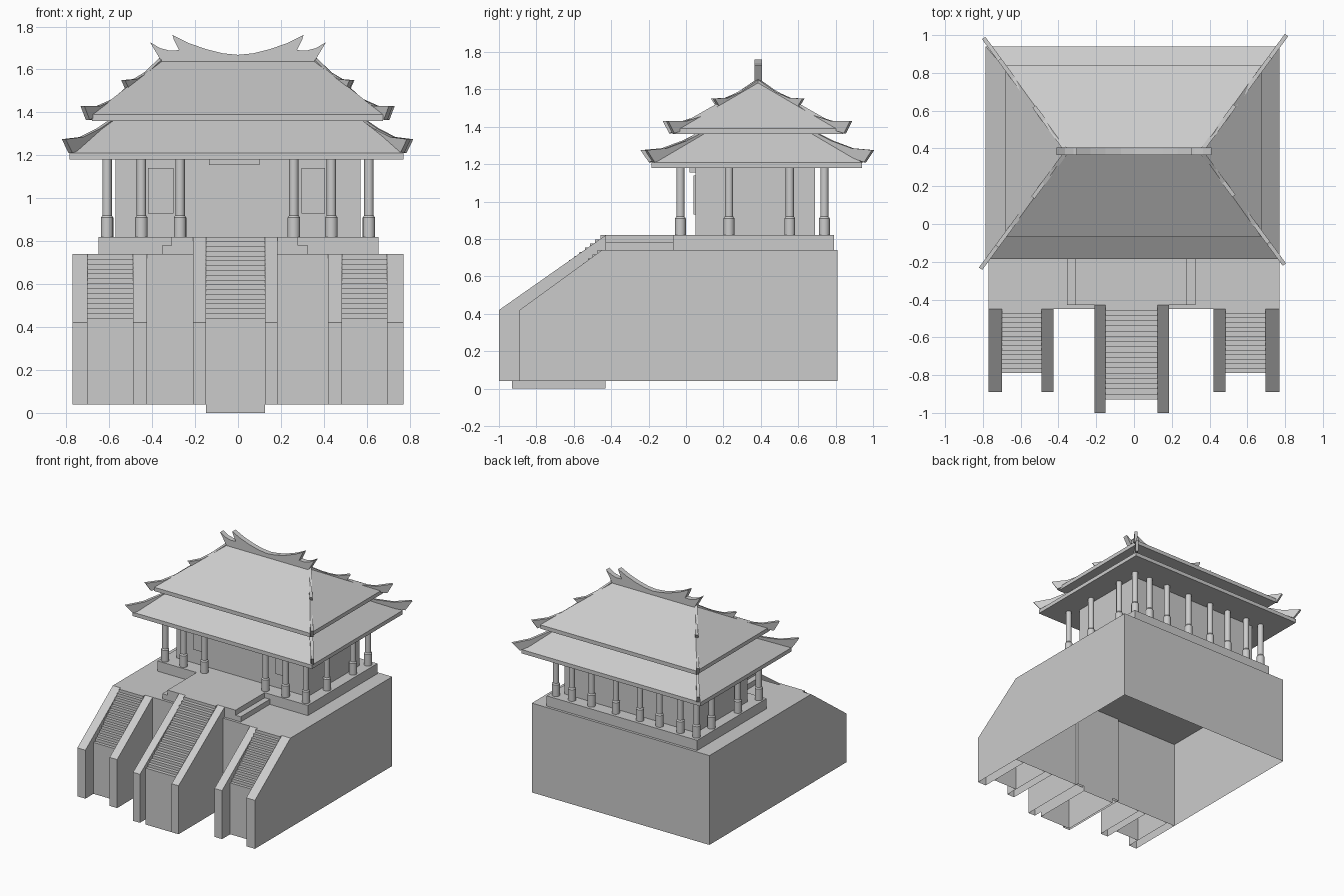
import bpy, bmesh, math

if "Cube" in bpy.data.objects:
    bpy.data.objects.remove(bpy.data.objects["Cube"])


def make_object(name, bm):
    bmesh.ops.recalc_face_normals(bm, faces=bm.faces)
    mesh = bpy.data.meshes.new(name)
    bm.to_mesh(mesh)
    bm.free()
    obj = bpy.data.objects.new(name, mesh)
    bpy.context.collection.objects.link(obj)
    return obj


def frustum(name, low, high, z0, z1, open_bottom=False):
    # low / high are rectangles (x0, x1, y0, y1)
    bm = bmesh.new()
    rings = []
    for (x0, x1, y0, y1), z in ((low, z0), (high, z1)):
        rings.append([bm.verts.new((x, y, z)) for x, y in
                      ((x0, y0), (x1, y0), (x1, y1), (x0, y1))])
    a, b = rings
    for i in range(4):
        j = (i + 1) % 4
        bm.faces.new((a[i], a[j], b[j], b[i]))
    bm.faces.new(b)
    bm.faces.new(a)
    bmesh.ops.recalc_face_normals(bm, faces=bm.faces)
    if open_bottom:
        bm.faces.ensure_lookup_table()
        bmesh.ops.delete(bm, geom=[bm.faces[5]], context='FACES_ONLY')
    return make_object(name, bm)


def box(name, x0, x1, y0, y1, z0, z1, open_bottom=False):
    r = (x0, x1, y0, y1)
    return frustum(name, r, r, z0, z1, open_bottom)


def extrude(name, points, offset, open_edge=False):
    # Sweep a flat 3D outline along an offset vector; optionally leave the last edge open
    bm = bmesh.new()
    a = [bm.verts.new(p) for p in points]
    b = [bm.verts.new([p[k] + offset[k] for k in range(3)]) for p in points]
    bm.faces.new(a)
    bm.faces.new(b)
    n = len(a)
    sides = [bm.faces.new((a[i], a[(i + 1) % n], b[(i + 1) % n], b[i])) for i in range(n)]
    bmesh.ops.recalc_face_normals(bm, faces=bm.faces)
    if open_edge:
        bmesh.ops.delete(bm, geom=[sides[-1]], context='FACES_ONLY')
    return make_object(name, bm)


# Hollow podium, plinth and forecourt landing with side steps
box("podium", -0.77, 0.77, -0.45, 0.81, 0.04, 0.74, True)
box("plinth", -0.65, 0.655, -0.07, 0.79, 0.74, 0.82)
box("landing", -0.31, 0.28, -0.43, -0.07, 0.74, 0.82)
box("landing_step_left", -0.355, -0.31, -0.43, -0.07, 0.74, 0.78)
box("landing_step_right", 0.28, 0.325, -0.43, -0.07, 0.74, 0.78)


# Staircases with sloping balustrades
def staircase(name, walls, y_wall, y_step, y_top, z_base, z_top, steps):
    for i, (x0, x1) in enumerate(walls):
        pts = [(x0, y_wall, 0.04), (x0, y_wall, 0.42), (x0, y_top, z_top), (x0, y_top, 0.04)]
        extrude(f"{name}_balustrade_{i}", pts, (x1 - x0, 0, 0), True)
    x0, x1 = walls[0][1], walls[1][0]
    pts = [(x0, y_step, z_base)]
    run, rise = (y_top - y_step) / steps, (z_top - 0.42) / steps
    for i in range(steps):
        pts.append((x0, y_step + i * run, 0.42 + (i + 1) * rise))
        pts.append((x0, y_step + (i + 1) * run, 0.42 + (i + 1) * rise))
    pts.append((x0, y_top, z_base))
    extrude(f"{name}_steps", pts, (x1 - x0, 0, 0), True)


staircase("left_stair", [(-0.77, -0.70), (-0.49, -0.425)], -0.89, -0.79, -0.45, 0.04, 0.74, 14)
staircase("right_stair", [(0.42, 0.485), (0.695, 0.77)], -0.89, -0.79, -0.45, 0.04, 0.74, 14)
staircase("centre_stair", [(-0.21, -0.15), (0.125, 0.185)], -1.0, -0.93, -0.43, 0.0, 0.82, 18)

# Hall walls, front panels and blank plaque
box("hall_walls", -0.57, 0.57, 0.05, 0.69, 0.82, 1.20)
box("window_left", -0.42, -0.30, 0.04, 0.05, 0.93, 1.14)
box("window_right", 0.295, 0.405, 0.04, 0.05, 0.93, 1.14)
box("door_plaque", -0.135, 0.10, 0.02, 0.05, 1.155, 1.20)


# Round columns on thicker footings
def column(name, x, y):
    bm = bmesh.new()
    profile = [(0.029, 0.82), (0.029, 0.91), (0.022, 0.92), (0.022, 1.20)]
    n = 16
    rings = [[bm.verts.new((x + r * math.cos(2 * math.pi * i / n),
                            y + r * math.sin(2 * math.pi * i / n), z)) for i in range(n)]
             for r, z in profile]
    for a, b in zip(rings, rings[1:]):
        for i in range(n):
            j = (i + 1) % n
            bm.faces.new((a[i], a[j], b[j], b[i])).smooth = True
    bm.faces.new(rings[0])
    bm.faces.new(rings[-1])
    obj = make_object(name, bm)
    bpy.context.view_layer.objects.active = obj
    obj.select_set(True)
    bpy.ops.object.shade_smooth_by_angle(angle=math.radians(30))
    obj.select_set(False)


spots = [(x, -0.03) for x in (-0.61, -0.45, -0.27, 0.26, 0.435, 0.61)]
spots += [(x, y) for x in (-0.61, 0.61) for y in (0.23, 0.555)]
spots += [(x, 0.74) for x in (-0.61, -0.47, -0.29, -0.12, 0.09, 0.30, 0.47, 0.61)]
for i, (x, y) in enumerate(spots):
    column(f"column_{i}", x, y)

# Two-tier hipped roof
lower = (-0.785, 0.77, -0.185, 0.94)
upper = (-0.68, 0.675, -0.07, 0.84)
box("lower_eave", *lower, 1.18, 1.21)
frustum("lower_roof", lower, (-0.57, 0.57, 0.06, 0.69), 1.21, 1.37)
box("upper_eave", *upper, 1.36, 1.39)
frustum("upper_roof", upper, (-0.355, 0.355, 0.38, 0.39), 1.39, 1.645)

# Curling hip ridges: (distance from centre, height), three per corner
fins = {
    "top_hip": [(0.35, 1.66), (0.43, 1.585), (0.48, 1.555), (0.535, 1.55),
                (0.515, 1.505), (0.35, 1.62)],
    "middle_hip": [(0.48, 1.55), (0.57, 1.465), (0.65, 1.43), (0.725, 1.43),
                   (0.70, 1.365), (0.64, 1.39), (0.48, 1.52)],
    "lower_hip": [(0.57, 1.38), (0.65, 1.325), (0.73, 1.285), (0.812, 1.275),
                  (0.78, 1.21), (0.70, 1.25), (0.57, 1.345)],
}
corners = [(-1, -1, 1.0, 1.36), (1, -1, 0.965, 1.36), (1, 1, 0.99, 1.36), (-1, 1, 0.965, 1.36)]
for label, prof in fins.items():
    for i, (sx, sy, k, slope) in enumerate(corners):
        pts = []
        for d, z in prof:
            t = (d - 0.355) * k
            pts.append((sx * (0.355 + t) - sx * 0.009, 0.385 + sy * t * slope + sy * 0.006, z))
        extrude(f"{label}_{i}", pts, (sx * 0.018, -sy * 0.012, 0))

# Main ridge with double upturned ends
half = [(0.0, 1.668), (0.07, 1.675), (0.15, 1.695), (0.23, 1.723), (0.305, 1.76), (0.30, 1.742),
        (0.275, 1.69), (0.32, 1.688), (0.365, 1.70), (0.41, 1.727), (0.37, 1.66), (0.34, 1.61)]
outline = half + [(-x, z) for x, z in reversed(half[1:])]
extrude("main_ridge", [(x, 0.365, z) for x, z in outline], (0, 0.04, 0))
